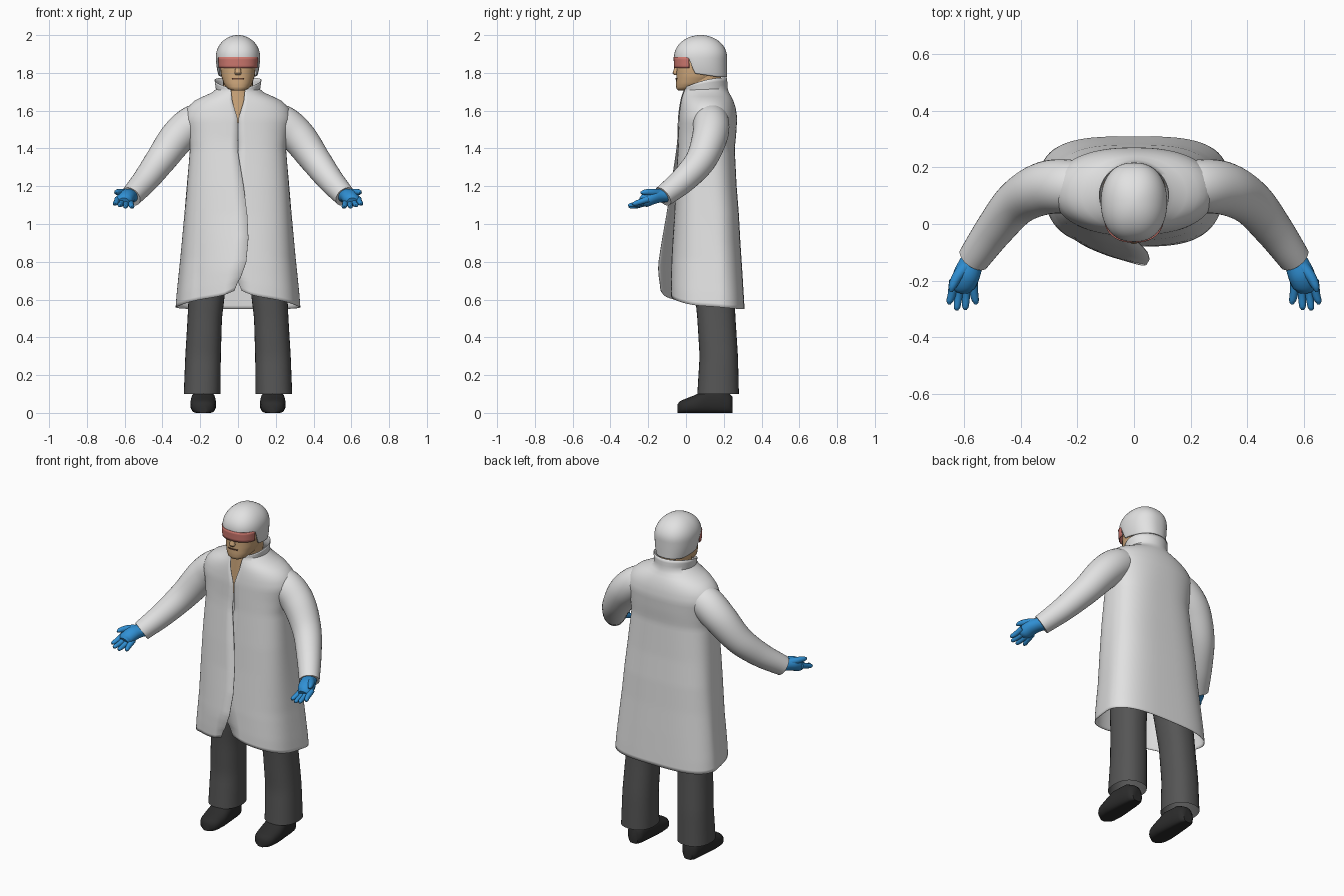
import bpy, bmesh
from math import sin, cos, pi, asin, radians, copysign, exp
from mathutils import Vector

cube = bpy.data.objects.get("Cube")
if cube:
    bpy.data.objects.remove(cube)


def material(name, r, g, b):
    mat = bpy.data.materials.new(name)
    mat.use_nodes = True
    mat.diffuse_color = (r, g, b, 1)
    shader = next(n for n in mat.node_tree.nodes if n.type == "BSDF_PRINCIPLED")
    shader.inputs["Base Color"].default_value = (r, g, b, 1)
    shader.inputs["Roughness"].default_value = 0.7
    return mat


WHITE = material("white cloth", 0.76, 0.76, 0.76)
SKIN = material("skin", 0.62, 0.39, 0.2)
RED = material("visor red", 0.62, 0.19, 0.16)
BLUE = material("glove blue", 0.03, 0.28, 0.66)
GREY = material("trouser grey", 0.092, 0.092, 0.092)
BLACK = material("shoe black", 0.025, 0.025, 0.025)
BROWN = material("lip brown", 0.16, 0.07, 0.04)
parts = []


def clamp(v):
    return max(0.0, min(1.0, v))


def power(v, p):
    return copysign(abs(v) ** p, v)


def lookup(rows, key):
    """Blend table rows linearly by their first column."""
    for low, high in zip(rows, rows[1:]):
        if key <= high[0]:
            t = clamp((key - low[0]) / (high[0] - low[0]))
            return [p + (q - p) * t for p, q in zip(low, high)]
    return list(rows[-1])


def sheet(name, point, nu, nv, mat, closed=True, caps=True, mirror=False, thick=0):
    """Skin a grid of point(u, v); v runs around, u runs along."""
    bm = bmesh.new()
    count = nv if closed else nv + 1
    grid = [[bm.verts.new(point(i / nu, j / nv)) for j in range(count)]
            for i in range(nu + 1)]
    for a, b in zip(grid, grid[1:]):
        for j in range(nv):
            k = (j + 1) % count
            bm.faces.new((a[j], a[k], b[k], b[j]))
    if closed and caps:
        bm.faces.new(grid[0])
        bm.faces.new(grid[-1])
    bmesh.ops.remove_doubles(bm, verts=bm.verts, dist=0.0002)
    bmesh.ops.recalc_face_normals(bm, faces=bm.faces)
    mesh = bpy.data.meshes.new(name)
    bm.to_mesh(mesh)
    bm.free()
    mesh.materials.append(mat)
    obj = bpy.data.objects.new(name, mesh)
    bpy.context.collection.objects.link(obj)
    parts.append(obj)
    if thick:
        obj.modifiers.new("thickness", "SOLIDIFY").thickness = thick
    if mirror:
        obj.modifiers.new("mirror", "MIRROR")
    return obj


def stack(name, rows, mat, n=2.3, mirror=False, caps=True):
    """Upright form from rows of z, centre x, half width, front y, back y."""
    def point(u, v):
        z, cx, a, yf, yb = lookup(rows, rows[0][0] + u * (rows[-1][0] - rows[0][0]))
        t = v * 2 * pi
        return (cx + a * power(sin(t), 2 / n),
                (yf + yb) / 2 - (yb - yf) / 2 * power(cos(t), 2 / n), z)
    return sheet(name, point, 24, 32, mat, mirror=mirror, caps=caps)


def tube(name, path, mat, flat=1.0, steps=5, sides=20):
    """Mirrored limb along a smooth path of x, y, z, radius."""
    pts = [Vector(p) for p in path]
    pts = [2 * pts[0] - pts[1]] + pts + [2 * pts[-1] - pts[-2]]
    spans = len(path) - 1

    def spot(s):
        i = min(int(s), spans - 1)
        t = s - i
        a, b, c, d = pts[i:i + 4]
        return b + (c - a) * (t / 2) + (2 * a - 5 * b + 4 * c - d) * (t * t / 2) \
            + (3 * b - a - 3 * c + d) * (t ** 3 / 2)

    def point(u, v):
        s = u * spans
        here = spot(s)
        along = (spot(min(s + 0.05, spans)) - spot(max(s - 0.05, 0))).to_3d().normalized()
        side = along.cross(Vector((0, 0, 1))).normalized()
        up = side.cross(along)
        t = v * 2 * pi
        return here.to_3d() + here.w * (side * cos(t) + up * sin(t) * flat)
    return sheet(name, point, spans * steps, sides, mat, mirror=True)


# Coat: z, half width, front y, back y, squareness, overlap edge x
COAT = [(0.55, 0.337, -0.08, 0.31, 3.2, -0.02), (0.62, 0.332, -0.08, 0.306, 3.2, 0.01),
        (0.75, 0.32, -0.077, 0.298, 3.1, 0.045), (0.9, 0.305, -0.07, 0.288, 3, 0.057),
        (1.05, 0.29, -0.062, 0.28, 3, 0.05), (1.2, 0.275, -0.055, 0.268, 2.9, 0.03),
        (1.4, 0.254, -0.043, 0.258, 2.7, -0.003), (1.48, 0.266, -0.041, 0.266, 2.5, 0.0),
        (1.56, 0.286, -0.039, 0.271, 2.3, -0.002), (1.61, 0.272, -0.034, 0.264, 2.2, -0.018),
        (1.65, 0.236, -0.028, 0.252, 2.1, -0.03), (1.68, 0.175, -0.022, 0.237, 2, -0.034),
        (1.705, 0.116, -0.016, 0.222, 2, -0.036), (1.775, 0.124, -0.012, 0.217, 2, -0.05)]


def coat_point(u, v):
    z, a, yf, yb, n, edge = lookup(COAT, 0.55 + u * 1.225)
    tip = asin(power(edge / a, n / 2))
    t = -tip + v * (2 * pi + 2 * tip)
    x = a * power(sin(t), 2 / n)
    y = (yf + yb) / 2 - (yb - yf) / 2 * power(cos(t), 2 / n)
    # skirt narrows towards the front
    x *= 1 - 0.13 * clamp((0.2 - y) / 0.25) * clamp((1.4 - z) / 0.6) * clamp(abs(x) / 0.15)
    # right front flap lies outside and swings forward towards the hem
    if t > 1.5 * pi:
        k = clamp((x + 0.21) / 0.26)
        y -= k * (0.005 + 0.07 * clamp((1.45 - z) / 0.75))
    # hem rises to the front opening, collar dips there
    front = ((1 + cos(t)) / 2) ** 2
    lift = 0.055 * front + (0.055 * exp(-abs(x) / 0.07) if cos(t) > 0 else 0)
    lift *= clamp((1.05 - z) / 0.5)
    dip = 0.055 * front * clamp((z - 1.705) / 0.07)
    return (x, y, z + lift - dip)


sheet("coat", coat_point, 61, 72, WHITE, closed=False, thick=0.003)

# Sleeves
tube("sleeve", [(0.12, 0.125, 1.54, 0.07), (0.215, 0.132, 1.543, 0.094),
                (0.315, 0.127, 1.465, 0.094), (0.41, 0.078, 1.338, 0.081),
                (0.49, -0.015, 1.232, 0.069), (0.567, -0.122, 1.145, 0.057)],
     WHITE, steps=6, sides=28)

# Gloves: palm, thumb and four fingers, tilted down towards the little finger
tube("glove_palm", [(0.555, -0.1, 1.152, 0.043), (0.575, -0.14, 1.15, 0.043),
                    (0.592, -0.18, 1.143, 0.047), (0.603, -0.215, 1.125, 0.043),
                    (0.605, -0.235, 1.115, 0.03)],
     BLUE, flat=0.85)
for label, base, tip, reach, high in (("index", 0.637, 0.652, 0.285, 1.108),
                                      ("middle", 0.614, 0.626, 0.306, 1.1),
                                      ("ring", 0.592, 0.596, 0.304, 1.093),
                                      ("little", 0.57, 0.56, 0.285, 1.092)):
    tube("glove_" + label + "_finger",
         [(base, -0.2, high + 0.024, 0.017), ((base + tip) / 2, -0.25, high + 0.007, 0.0145),
          (tip, 0.012 - reach, high, 0.0115), (tip, -reach, high, 0.004)],
         BLUE, steps=3, sides=10)
tube("glove_thumb", [(0.595, -0.15, 1.162, 0.024), (0.624, -0.185, 1.168, 0.019),
                     (0.642, -0.22, 1.168, 0.014), (0.647, -0.24, 1.165, 0.005)],
     BLUE, steps=3, sides=10)

# Trousers and shoes
stack("trouser_leg", [(0.1, 0.19, 0.097, 0.06, 0.28), (0.3, 0.185, 0.094, 0.072, 0.275),
                      (0.5, 0.176, 0.091, 0.06, 0.262), (0.75, 0.155, 0.1, 0.035, 0.25),
                      (1.0, 0.125, 0.12, 0.02, 0.24)], GREY, mirror=True, caps=False)
SHOE = [(-0.046, 0.022, 0.045), (-0.035, 0.046, 0.06), (-0.01, 0.062, 0.072),
        (0.05, 0.069, 0.095), (0.1, 0.066, 0.125), (0.19, 0.056, 0.125),
        (0.235, 0.046, 0.1), (0.246, 0.03, 0.085)]


def shoe_point(u, v):
    y, a, h = lookup(SHOE, -0.046 + u * 0.292)
    t = v * 2 * pi
    return (0.184 + a * power(cos(t), 0.85), y,
            max(0, h * (0.45 + 0.55 * power(sin(t), 0.85))))


sheet("shoe", shoe_point, 20, 24, BLACK, mirror=True)

# Neck, head and face
stack("neck", [(1.48, 0, 0.13, -0.01, 0.2), (1.62, 0, 0.1, -0.004, 0.2),
               (1.7, 0, 0.078, 0.0, 0.185), (1.82, 0, 0.08, 0.0, 0.185)], SKIN)
stack("head", [(1.708, 0, 0.035, -0.043, 0.02), (1.716, 0, 0.054, -0.051, 0.06),
               (1.74, 0, 0.074, -0.053, 0.12), (1.78, 0, 0.088, -0.051, 0.16),
               (1.82, 0, 0.093, -0.05, 0.18), (1.93, 0, 0.085, -0.035, 0.18)], SKIN)
stack("nose", [(1.79, 0, 0.013, -0.064, -0.04), (1.798, 0, 0.018, -0.071, -0.04),
               (1.86, 0, 0.008, -0.052, -0.04)], SKIN, n=2)
stack("mouth", [(1.766, 0, 0.029, -0.055, -0.04), (1.773, 0, 0.033, -0.056, -0.04)], BROWN, n=2)


# Visor band tucked under the helmet brow
def visor_point(u, v):
    t = (v - 0.5) * radians(164)
    grow = 0.97 + 0.03 * u
    return (0.107 * grow * power(sin(t), 0.85),
            0.035 - 0.101 * grow * power(cos(t), 0.85), 1.825 + 0.06 * u)


sheet("visor", visor_point, 4, 32, RED, closed=False, thick=0.005)


# Helmet: dome with lower sides and back, drawn in at the rim
def helmet_point(u, v):
    t = v * 2 * pi
    dome = min(u * 2, 1) * pi / 2
    low = max(0, u * 2 - 1)
    y = 0.077 - 0.14 * power(cos(t), 0.92)
    drop = 0.006 + 0.082 * clamp((y - 0.015) / 0.03) + 0.018 * clamp((y - 0.045) / 0.12)
    x = 0.117 * power(sin(t), 0.85) * (1 - 1.1 * drop * low * low)
    z = 1.885 + 0.115 * cos(dome) - drop * low
    return (x * sin(dome), 0.077 + (y - 0.077) * sin(dome), z)


sheet("helmet", helmet_point, 28, 72, WHITE, caps=False, thick=0.008)

# Smooth shading with crisp edges
bpy.ops.object.select_all(action="DESELECT")
for obj in parts:
    obj.select_set(True)
bpy.context.view_layer.objects.active = parts[0]
bpy.ops.object.shade_smooth_by_angle(angle=radians(42))
